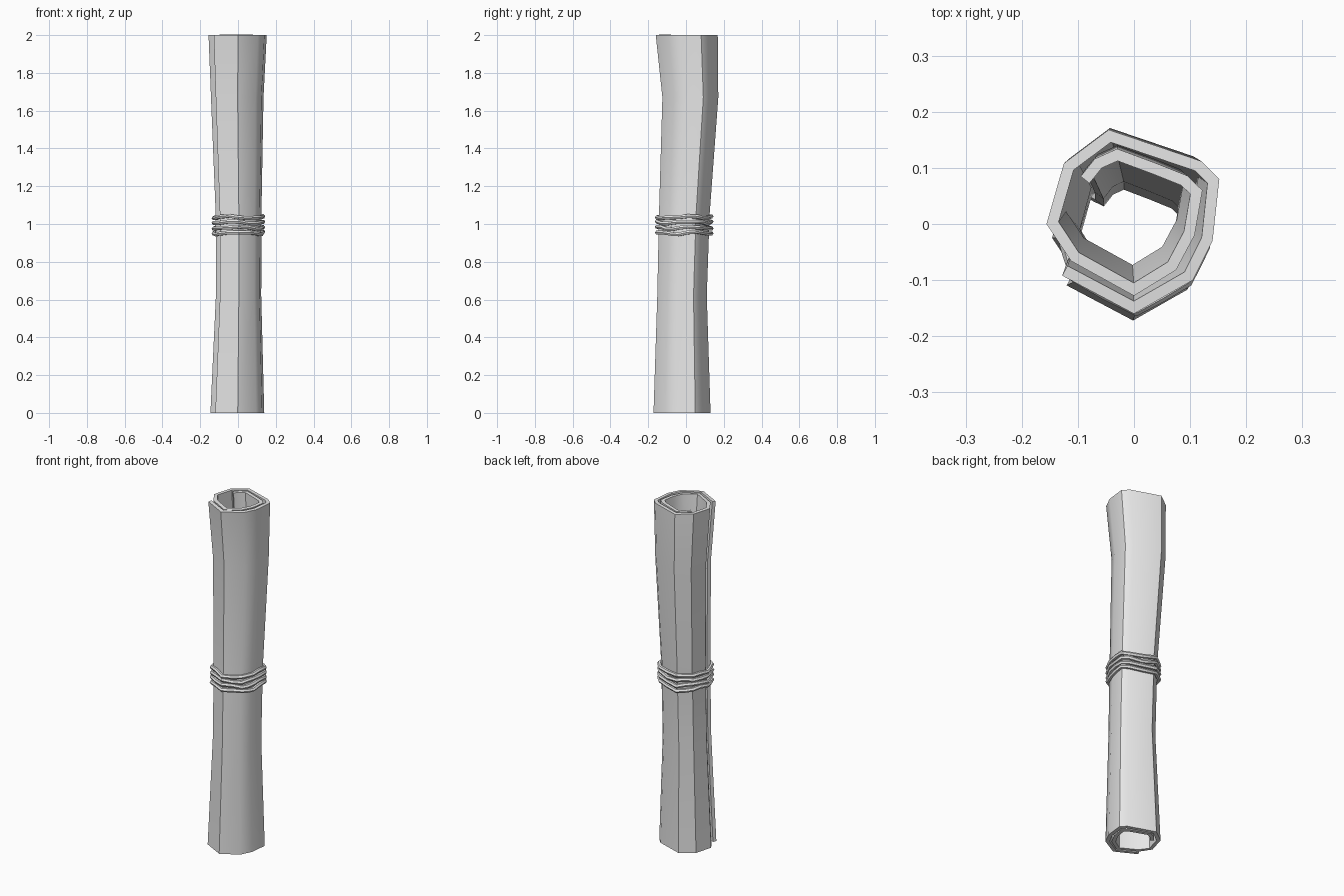
import bpy, bmesh, math
from mathutils import Vector

if "Cube" in bpy.data.objects:
    bpy.data.objects.remove(bpy.data.objects["Cube"], do_unlink=True)

grey = bpy.data.materials.new("plain_grey")
grey.use_nodes = True
grey.diffuse_color = (0.8, 0.8, 0.8, 1)
grey.node_tree.nodes["Principled BSDF"].inputs["Base Color"].default_value = (0.8, 0.8, 0.8, 1)

# Outer turn of the rolled sheet, from the loose flap counter-clockwise, then the inner turn
OUTER = [(-.128, -.092), (0, -.16), (.105, -.10), (.14, -.03), (.152, .08),
         (.12, .112), (-.045, .168), (-.125, .108), (-.156, 0)]
INNER = [(-.112, -.066), (0, -.128), (.075, -.082), (.108, -.02), (.122, .06),
         (.095, .086), (.04, .108), (-.03, .134), (-.07, .116), (-.095, .085)]

# Height, then the x and y extents of the roll at that height
LEVELS = [(0, -.146, .139, -.172, .13), (.62, -.117, .123, -.152, .11),
          (1.05, -.118, .124, -.143, .125), (1.67, -.143, .135, -.125, .171),
          (2, -.156, .152, -.16, .168)]


def fit(point, level):
    """Stretch a section point to the extents of one level."""
    z, x0, x1, y0, y1 = level
    top = LEVELS[-1]
    u = (point[0] - top[1]) / (top[2] - top[1])
    v = (point[1] - top[3]) / (top[4] - top[3])
    return Vector((x0 + u * (x1 - x0), y0 + v * (y1 - y0), z))


def select_only(obj):
    bpy.ops.object.select_all(action='DESELECT')
    obj.select_set(True)
    bpy.context.view_layer.objects.active = obj


# Rolled sheet: spiral section lofted through the levels, thickened inwards
bm = bmesh.new()
rows = [[bm.verts.new(fit(p, level)) for p in OUTER + INNER] for level in LEVELS]
for low, high in zip(rows, rows[1:]):
    for i in range(len(low) - 1):
        bm.faces.new((low[i], low[i + 1], high[i + 1], high[i]))
mesh = bpy.data.meshes.new("rolled_sheet")
bm.to_mesh(mesh)
bm.free()
sheet = bpy.data.objects.new("rolled_sheet", mesh)
bpy.context.collection.objects.link(sheet)
mesh.materials.append(grey)
select_only(sheet)
solid = sheet.modifiers.new("thickness", 'SOLIDIFY')
solid.thickness = 0.02
solid.offset = -1
solid.use_even_offset = True
bpy.ops.object.modifier_apply(modifier=solid.name)
bpy.ops.object.shade_smooth_by_angle(angle=math.radians(35))

# String: four wavy loops hugging the middle of the roll
for k in range(4):
    height = 0.952 + 0.028 * k
    ring = [fit(p, LEVELS[2]) for p in OUTER]
    centre = sum(ring, Vector()) / len(ring)
    path = []
    for a, b in zip(ring, ring[1:] + ring[:1]):
        for t in (0, 0.5):
            p = a.lerp(b, t)
            out = (p - centre).normalized() * 0.01
            angle = math.atan2(out.y, out.x)
            wave = 0.005 * math.sin(3 * angle + 0.5 * k) + 0.003 * math.sin(5 * angle + 2 * k)
            path.append((p.x + out.x, p.y + out.y, height + wave))
    curve = bpy.data.curves.new(f"string_loop_{k + 1}", 'CURVE')
    curve.dimensions = '3D'
    curve.bevel_depth = 0.0115
    curve.bevel_resolution = 1
    spline = curve.splines.new('POLY')
    spline.points.add(len(path) - 1)
    for point, co in zip(spline.points, path):
        point.co = (*co, 1)
    spline.use_cyclic_u = True
    loop = bpy.data.objects.new(curve.name, curve)
    bpy.context.collection.objects.link(loop)
    curve.materials.append(grey)
    select_only(loop)
    bpy.ops.object.convert(target='MESH')
    bpy.ops.object.shade_smooth_by_angle(angle=math.radians(50))
